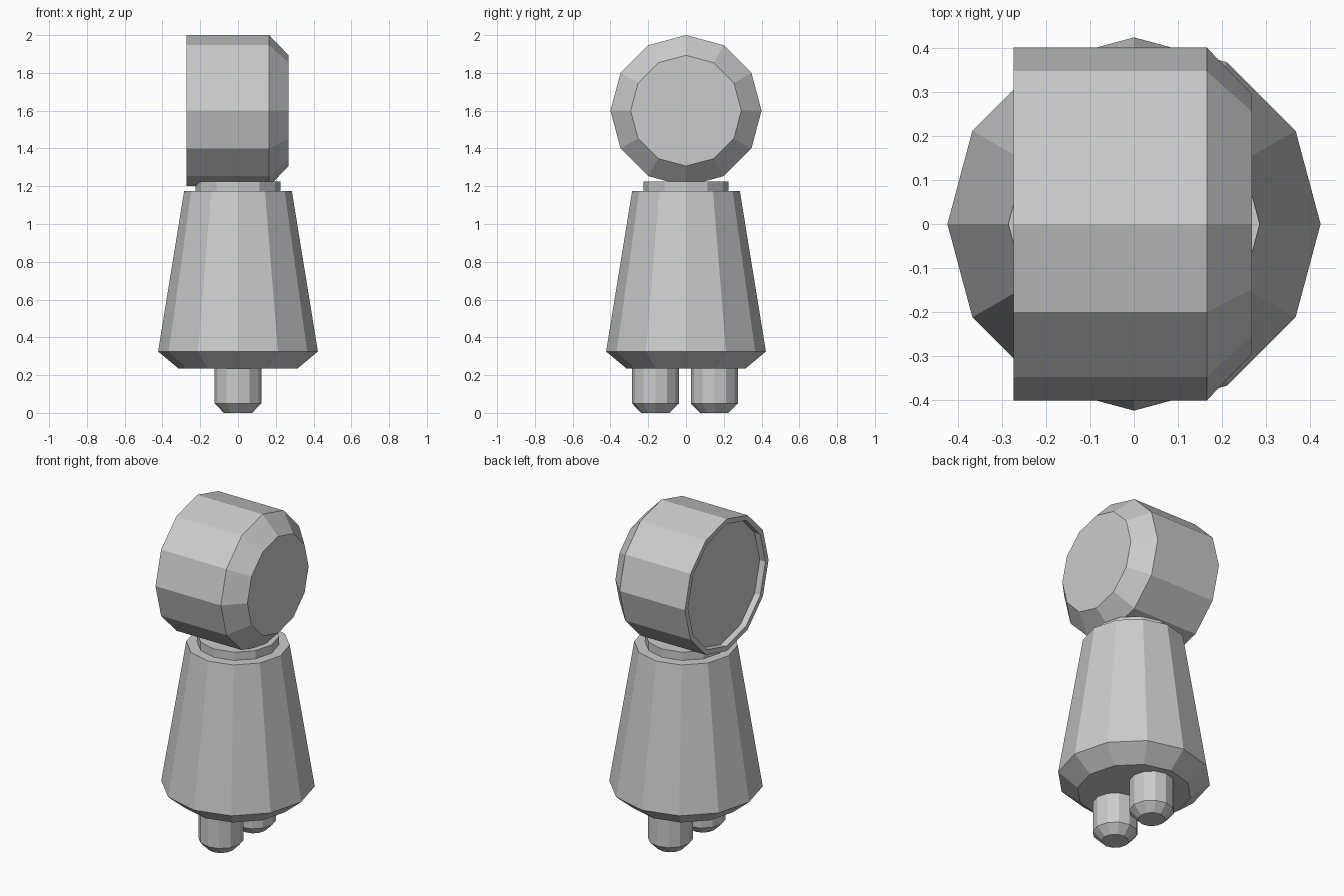
import bpy, math
from mathutils import Matrix

if "Cube" in bpy.data.objects:
    bpy.data.objects.remove(bpy.data.objects["Cube"])

SIDES = 12


def lathe(name, profile, loc=(0, 0, 0), along_x=False):
    """Flat-faced solid from (radius, height) rings, capped at both ends."""
    verts, faces = [], []
    for r, h in profile:
        for i in range(SIDES):
            a = 2 * math.pi * i / SIDES
            verts.append((r * math.cos(a), r * math.sin(a), h))
    for k in range(len(profile) - 1):
        for i in range(SIDES):
            j = (i + 1) % SIDES
            a, b = k * SIDES, (k + 1) * SIDES
            faces.append((a + i, a + j, b + j, b + i))
    faces.append(tuple(reversed(range(SIDES))))
    top = (len(profile) - 1) * SIDES
    faces.append(tuple(range(top, top + SIDES)))
    mesh = bpy.data.meshes.new(name)
    mesh.from_pydata(verts, [], faces)
    if along_x:
        mesh.transform(Matrix.Rotation(math.pi / 2, 4, 'Y'))
    mesh.update()
    obj = bpy.data.objects.new(name, mesh)
    obj.location = loc
    bpy.context.collection.objects.link(obj)
    return obj


# Drum head: recessed back, thin rim, bevelled face
lathe("head", [(0.37, -0.235), (0.37, -0.273), (0.40, -0.273),
               (0.40, 0.165), (0.293, 0.268)], (0, 0, 1.6), along_x=True)

# Tapered body with bevelled hem
lathe("body", [(0.315, 0.235), (0.423, 0.325), (0.285, 1.175)])

# Neck disc
lathe("neck", [(0.226, 1.175), (0.226, 1.225)])

# Two short legs with tapered feet
for side, y in (("left", -0.162), ("right", 0.15)):
    lathe(side + "_leg", [(0.075, 0), (0.124, 0.05), (0.124, 0.235)], (0, y, 0))
